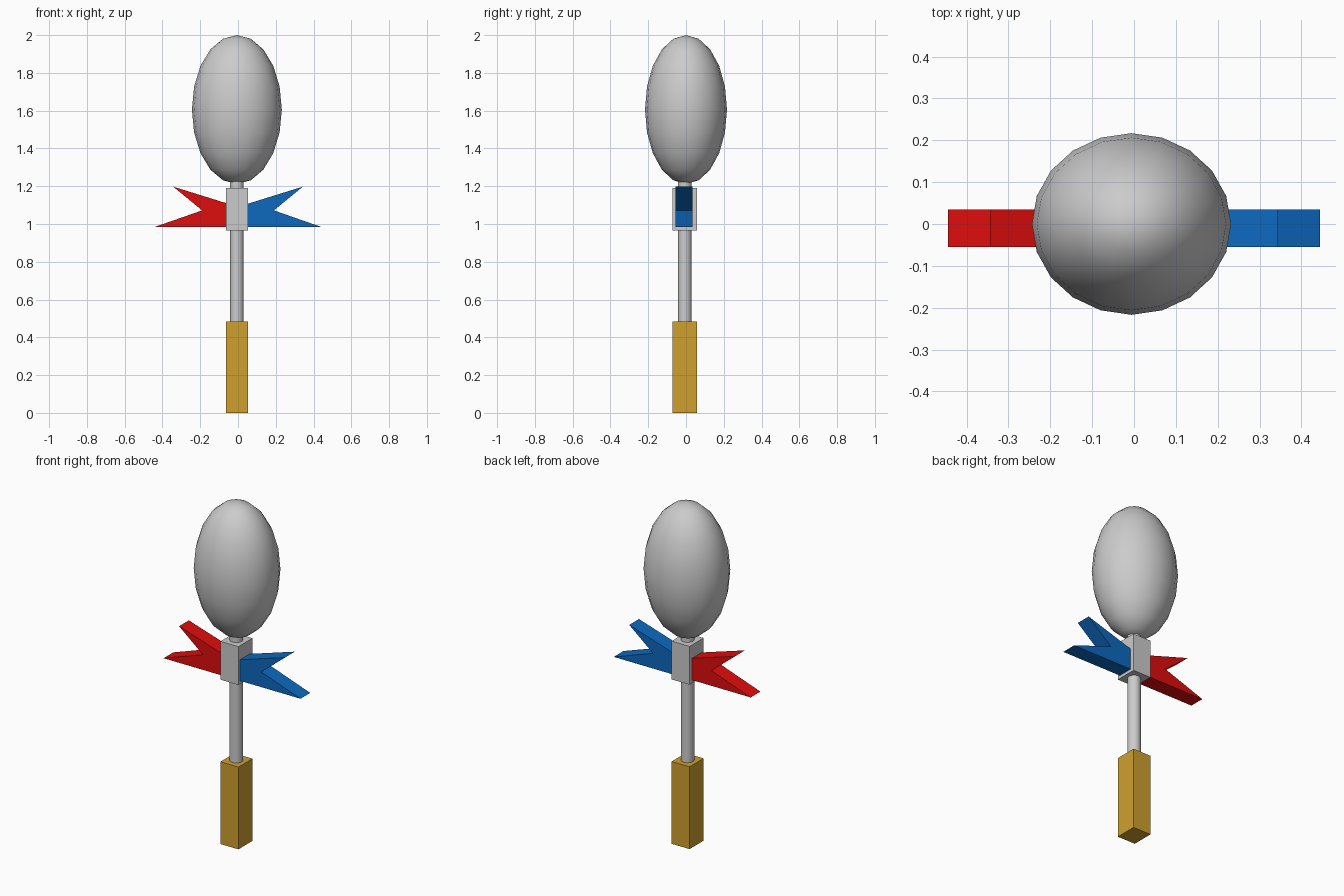
import bpy, bmesh
from mathutils import Matrix

if "Cube" in bpy.data.objects:
    bpy.data.objects.remove(bpy.data.objects["Cube"])

CX, CY = -0.006, -0.006  # axis of the handle and shaft


def material(name, color):
    m = bpy.data.materials.new(name)
    m.diffuse_color = (*color, 1)
    m.use_nodes = True
    m.node_tree.nodes["Principled BSDF"].inputs["Base Color"].default_value = m.diffuse_color
    return m


def finish(bm, name, mat=None, smooth=False):
    bmesh.ops.recalc_face_normals(bm, faces=bm.faces)
    me = bpy.data.meshes.new(name)
    bm.to_mesh(me)
    bm.free()
    ob = bpy.data.objects.new(name, me)
    bpy.context.collection.objects.link(ob)
    if mat:
        me.materials.append(mat)
    if smooth:
        bpy.ops.object.select_all(action='DESELECT')
        ob.select_set(True)
        bpy.context.view_layer.objects.active = ob
        bpy.ops.object.shade_smooth_by_angle(angle=0.7)
    return ob


def box(name, z0, z1, mat=None):
    bm = bmesh.new()
    size = Matrix.Diagonal((0.117, 0.13, z1 - z0, 1))
    bmesh.ops.create_cube(bm, size=1, matrix=Matrix.Translation((CX, CY, (z0 + z1) / 2)) @ size)
    return finish(bm, name, mat)


def fin(name, side, mat):
    # swallow-tailed outline, extruded through its thickness
    outline = [(0.0, 0.983), (0.445, 0.983), (0.19, 1.072), (0.344, 1.198), (0.0, 1.091)]
    bm = bmesh.new()
    face = bm.faces.new([bm.verts.new((side * x, -0.055, z)) for x, z in outline])
    ext = bmesh.ops.extrude_face_region(bm, geom=[face])
    verts = [v for v in ext["geom"] if isinstance(v, bmesh.types.BMVert)]
    bmesh.ops.translate(bm, verts=verts, vec=(0, 0.09, 0))
    return finish(bm, name, mat)


gold = material("gold", (0.62, 0.35, 0.027))
red = material("red", (0.73, 0.004, 0.004))
blue = material("blue", (0.004, 0.14, 0.52))

# handle and collar blocks
box("handle", 0.0, 0.483, gold)
box("collar", 0.965, 1.19)

# round shaft
bm = bmesh.new()
bmesh.ops.create_cone(bm, cap_ends=True, segments=20, radius1=0.036, radius2=0.036, depth=0.79,
                      matrix=Matrix.Translation((CX, CY, 0.855)))
finish(bm, "shaft", smooth=True)

# egg-shaped head
bm = bmesh.new()
bmesh.ops.create_uvsphere(bm, u_segments=20, v_segments=10, radius=1,
                          matrix=Matrix.Translation((CX, 0, 1.606)) @ Matrix.Diagonal((0.238, 0.217, 0.394, 1)))
finish(bm, "head", smooth=True)

# forked fins on both sides
fin("left_fin", -1, red)
fin("right_fin", 1, blue)
